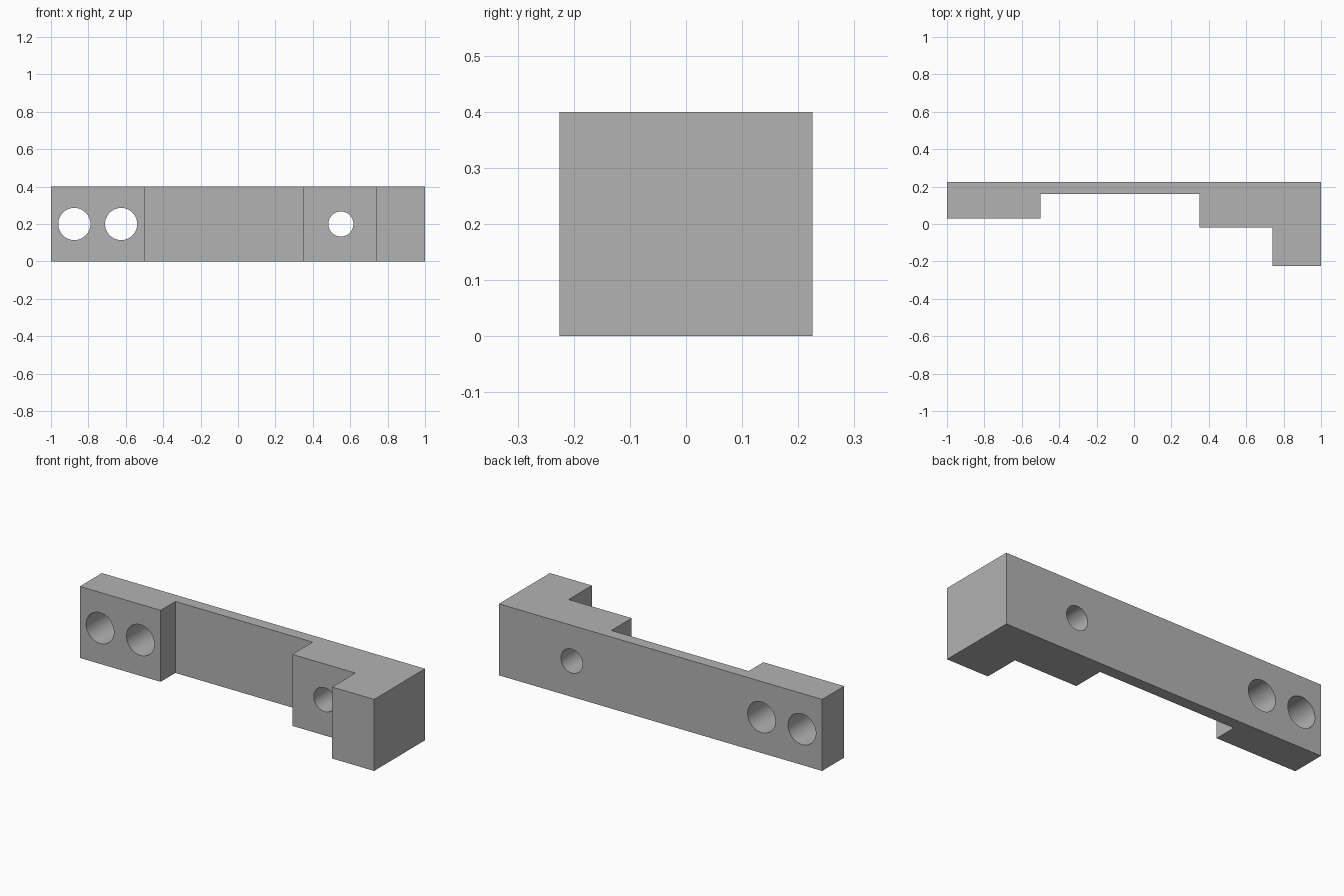
import bpy
import bmesh
import math

cube = bpy.data.objects.get("Cube")
if cube:
    bpy.data.objects.remove(cube, do_unlink=True)

HEIGHT = 0.4
BACK = 0.225

grey = bpy.data.materials.new("plain grey")
grey.use_nodes = True
colour = (0.45, 0.45, 0.45, 1)
grey.diffuse_color = colour
grey.node_tree.nodes["Principled BSDF"].inputs["Base Color"].default_value = colour

# Stepped bar: each step is (left end x, right end x, front face y)
steps = [(-1, -0.5, 0.03), (-0.5, 0.35, 0.16), (0.35, 0.74, -0.02), (0.74, 1, -BACK)]
profile = [(x, y) for x0, x1, y in steps for x in (x0, x1)]
profile = [(x, y) for (x0, x1, y) in steps for x in (x0, x1)] + [(1, BACK), (-1, BACK)]

bm = bmesh.new()
base = bm.faces.new([bm.verts.new((x, y, 0)) for x, y in profile])
top = bmesh.ops.extrude_face_region(bm, geom=[base])["geom"]
bmesh.ops.translate(bm, vec=(0, 0, HEIGHT),
                    verts=[v for v in top if isinstance(v, bmesh.types.BMVert)])
bmesh.ops.recalc_face_normals(bm, faces=bm.faces[:])
mesh = bpy.data.meshes.new("stepped_bracket")
bm.to_mesh(mesh)
bm.free()
bracket = bpy.data.objects.new("stepped_bracket", mesh)
bpy.context.collection.objects.link(bracket)
mesh.materials.append(grey)


def drill(x, radius):
    """Cut a round hole from front to back at mid height."""
    bpy.ops.mesh.primitive_cylinder_add(vertices=64, radius=radius, depth=1,
                                        location=(x, 0, HEIGHT / 2),
                                        rotation=(math.pi / 2, 0, 0))
    cutter = bpy.context.object
    cutter.name = "hole_cutter"
    cutter.hide_render = True
    cutter.data.materials.append(grey)
    cut = bracket.modifiers.new("hole", 'BOOLEAN')
    cut.operation = 'DIFFERENCE'
    cut.solver = 'EXACT'
    cut.object = cutter
    bpy.ops.object.select_all(action='DESELECT')
    bracket.select_set(True)
    bpy.context.view_layer.objects.active = bracket
    bpy.ops.object.modifier_apply(modifier=cut.name)
    bpy.data.objects.remove(cutter, do_unlink=True)


# Two large holes at one end, a smaller one in the middle step
for hole_x, hole_radius in [(-0.875, 0.086), (-0.625, 0.086), (0.55, 0.067)]:
    drill(hole_x, hole_radius)

bpy.ops.object.shade_smooth_by_angle(angle=math.radians(30))
